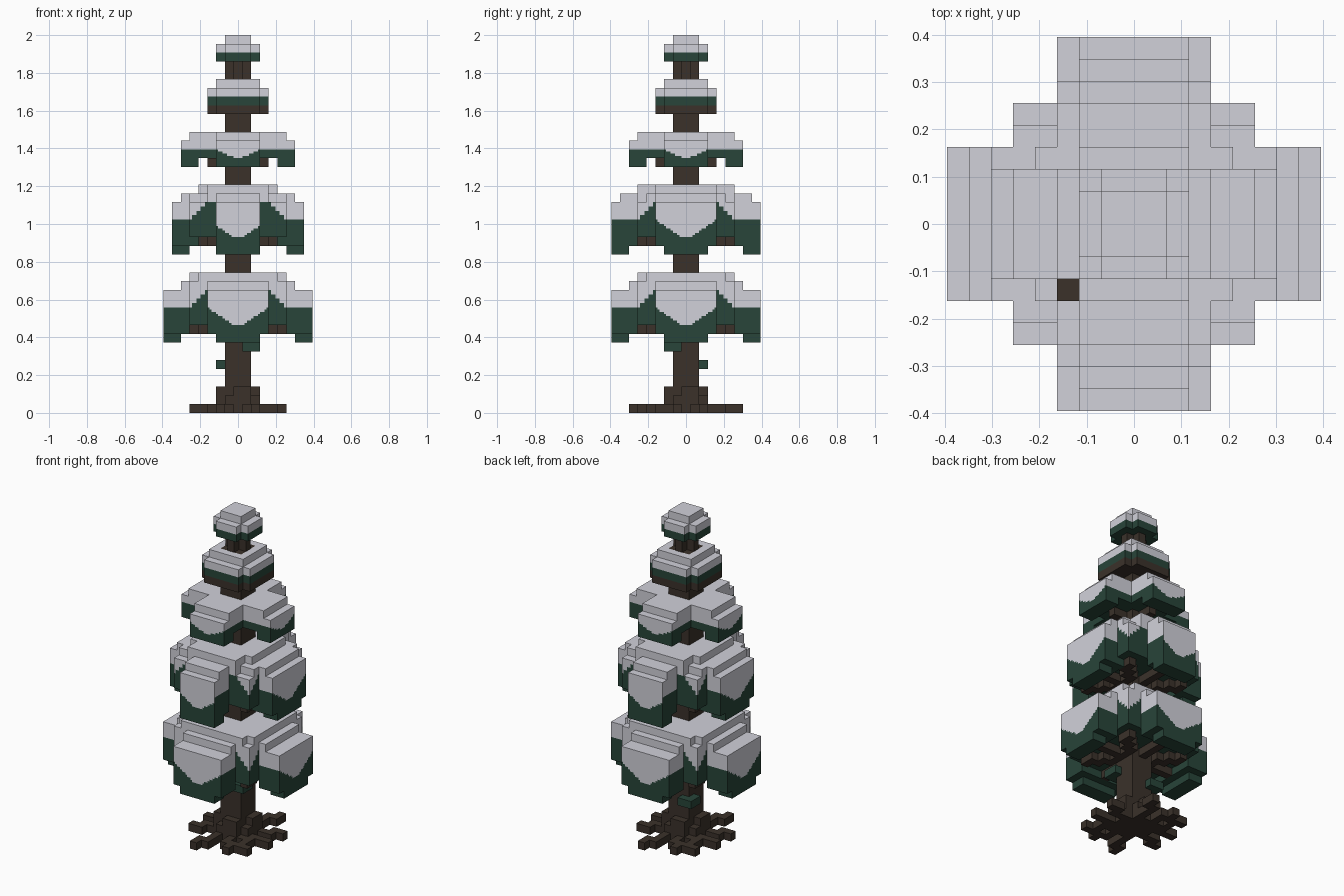
import bpy, bmesh
from mathutils import Vector

if "Cube" in bpy.data.objects:
    bpy.data.objects.remove(bpy.data.objects["Cube"], do_unlink=True)

V = 2 / 43  # edge length of one block


def make_mat(name, col):
    m = bpy.data.materials.new(name)
    m.diffuse_color = (*col, 1)
    m.use_nodes = True
    b = m.node_tree.nodes["Principled BSDF"]
    b.inputs["Base Color"].default_value = (*col, 1)
    b.inputs["Roughness"].default_value = 0.9
    return m


SNOW = make_mat("snow", (0.64, 0.64, 0.70))
LEAF = make_mat("needle green", (0.021, 0.059, 0.041))
BARK = make_mat("bark brown", (0.043, 0.031, 0.023))


def box(x0, x1, y0, y1, z0, z1):
    """Blocks x0..x1 and y0..y1 (inclusive), z0 up to z1 (exclusive)."""
    return {(x, y, z) for x in range(x0, x1 + 1)
            for y in range(y0, y1 + 1) for z in range(z0, z1)}


def slab(hx, hy, z0, z1):
    return box(-hx, hx, -hy, hy, z0, z1)


def build(name, cells, mats, snow_line=None):
    """Outer skin of a set of blocks; side faces are cut along the snow line."""
    bm = bmesh.new()

    def quad(pts, mat):
        f = bm.faces.new([bm.verts.new(Vector(p) * V) for p in pts])
        f.material_index = mat

    for (x, y, z) in cells:
        for dz in (1, -1):  # tops and undersides
            if (x, y, z + dz) not in cells:
                h = z + (dz > 0)
                p = [(x - .5, y - .5, h), (x + .5, y - .5, h),
                     (x + .5, y + .5, h), (x - .5, y + .5, h)]
                quad(p[::dz], 0 if dz > 0 or not snow_line else 1)
        for nx, ny in ((1, 0), (-1, 0), (0, 1), (0, -1)):  # sides
            if (x + nx, y + ny, z) in cells:
                continue
            tx, ty = -ny, nx
            cx, cy = x + nx / 2, y + ny / 2

            def strip(a, b, lo, hi, mat):
                quad([(cx + tx * a, cy + ty * a, lo), (cx + tx * b, cy + ty * b, lo),
                      (cx + tx * b, cy + ty * b, hi), (cx + tx * a, cy + ty * a, hi)], mat)

            if snow_line is None:
                strip(-.5, .5, z, z + 1, 0)
                continue
            r = abs(cx * nx + cy * ny)
            mids = [-.375, -.125, .125, .375]
            cuts = []
            for m in mids:
                t = abs(x * tx + y * ty + m)
                h = round(snow_line(r, t) * 4) / 4
                cuts.append(min(max(h, z), z + 1))
            if len(set(cuts)) == 1:
                spans = [(-.5, .5, cuts[0])]
            else:
                spans = [(m - .125, m + .125, c) for m, c in zip(mids, cuts)]
            for a, b, c in spans:
                if c > z:
                    strip(a, b, z, c, 1)
                if c < z + 1:
                    strip(a, b, c, z + 1, 0)
    bmesh.ops.remove_doubles(bm, verts=bm.verts, dist=1e-5)
    me = bpy.data.meshes.new(name)
    bm.to_mesh(me)
    bm.free()
    for m in mats:
        me.materials.append(m)
    ob = bpy.data.objects.new(name, me)
    bpy.context.collection.objects.link(ob)
    return ob


def drip_line(base, depth, half, core, rise=0):
    """Snow hangs in a point on branch ends and lifts at the inner corners."""
    def line(r, t):
        if r > core:
            return base - depth * min(1, max(0, 1.15 * (1 - t / half)))
        if t < 2.5:  # risers on top of a branch stay white
            return base
        return base + min(rise, max(0, core - t))
    return line


# Trunk with flared foot and a thin cross-shaped neck
trunk = slab(1, 1, 0, 38) | slab(1, 0, 38, 41) | slab(0, 1, 38, 41)
trunk |= slab(2, 1, 0, 2) | slab(1, 2, 0, 2)
for s in (1, -1):
    trunk |= box(2 * s, 2 * s, min(0, s), max(0, s), 0, 3)
    trunk |= box(min(0, -s), max(0, -s), 2 * s, 2 * s, 0, 3)
build("trunk", trunk, [BARK])

# Crooked roots, repeated by a half turn
roots = set()
for s in (1, -1):
    for a, b, c, d in ((2, 4, 1, 1), (4, 5, 2, 2), (1, 1, 2, 5), (2, 2, 5, 6),
                       (2, 3, -2, -2), (3, 3, -4, -3), (4, 4, -4, -4),
                       (-1, -1, 2, 4), (-2, -2, 4, 5), (3, 5, -1, -1)):
        xs, ys = sorted((a * s, b * s)), sorted((c * s, d * s))
        roots |= box(*xs, *ys, 0, 1)
build("roots", roots, [BARK])

# Brown branches below each tier
branches = slab(3, 2, 34, 35) | slab(2, 3, 34, 35)
branches |= slab(3, 0, 28, 29) | slab(0, 3, 28, 29) | box(-3, -2, -3, -2, 28, 29)
for z in (9, 19):
    branches |= slab(5, 0, z, z + 1) | slab(0, 5, z, z + 1)
    for sx in (1, -1):
        for sy in (1, -1):
            for k in range(2, 5):
                ys = sorted((sy * k, sy * (k - 1)))
                branches |= box(k * sx, k * sx, *ys, z, z + 1)
build("branches", branches, [BARK])


def arms(steps, half, swap=False, taper=0):
    """Opposite pair of branches; each step is inner, outer, bottom, top.
    The lowest layer is narrower by taper blocks on each side."""
    out = set()
    low = min(z0 for _, _, z0, _ in steps)
    for a, b, z0, z1 in steps:
        for s in (1, -1):
            r = sorted((a * s, b * s))
            for z in range(z0, z1):
                h = half - taper * (z == low)
                out |= box(-h, h, *r, z, z + 1) if swap else box(*r, -h, h, z, z + 1)
    return out


# Lowest tier
low = [(0, 5, 10, 16), (6, 6, 9, 15), (7, 8, 8, 14)]
cells = (slab(5, 4, 10, 16) | slab(4, 5, 10, 16) | slab(5, 5, 10, 15)
         | arms(low, 3, False, 1) | arms(low, 3, True, 1))
build("lowest_tier", cells, [SNOW, LEAF], drip_line(12, 2, 3.5, 5.5, 2))

# Second tier, longer and slimmer from front to back
side = [(0, 4, 20, 26), (5, 5, 19, 25), (6, 6, 18, 25), (7, 7, 18, 24)]
deep = [(0, 5, 20, 26), (6, 6, 19, 25), (7, 7, 18, 25), (8, 8, 18, 24)]
cells = (slab(3, 5, 20, 26) | slab(5, 4, 20, 25) | slab(5, 5, 20, 24)
         | arms(side, 3, False, 1) | arms(deep, 2, True))
build("second_tier", cells, [SNOW, LEAF], drip_line(22, 2, 3.5, 5.5, 2))

# Middle tier, a plain cross
mid = [(0, 4, 29, 32), (5, 5, 28, 32), (6, 6, 28, 31)]
build("middle_tier", arms(mid, 2) | arms(mid, 2, True), [SNOW, LEAF],
      drip_line(30, 1, 2.5, 5.8))

# Upper tier and crown
cells = slab(3, 2, 35, 37) | slab(2, 3, 35, 37) | slab(2, 2, 37, 38)
build("upper_tier", cells, [SNOW, LEAF], lambda r, t: 36)
cells = slab(2, 1, 40, 42) | slab(1, 2, 40, 42) | slab(1, 1, 42, 43)
build("crown", cells, [SNOW, LEAF], lambda r, t: 41)

# Two leaf sprigs on the bare trunk
build("front_sprig", box(1, 2, -2, -1, 7, 8), [LEAF])
build("back_sprig", box(-2, -1, 1, 2, 5, 6), [LEAF])
